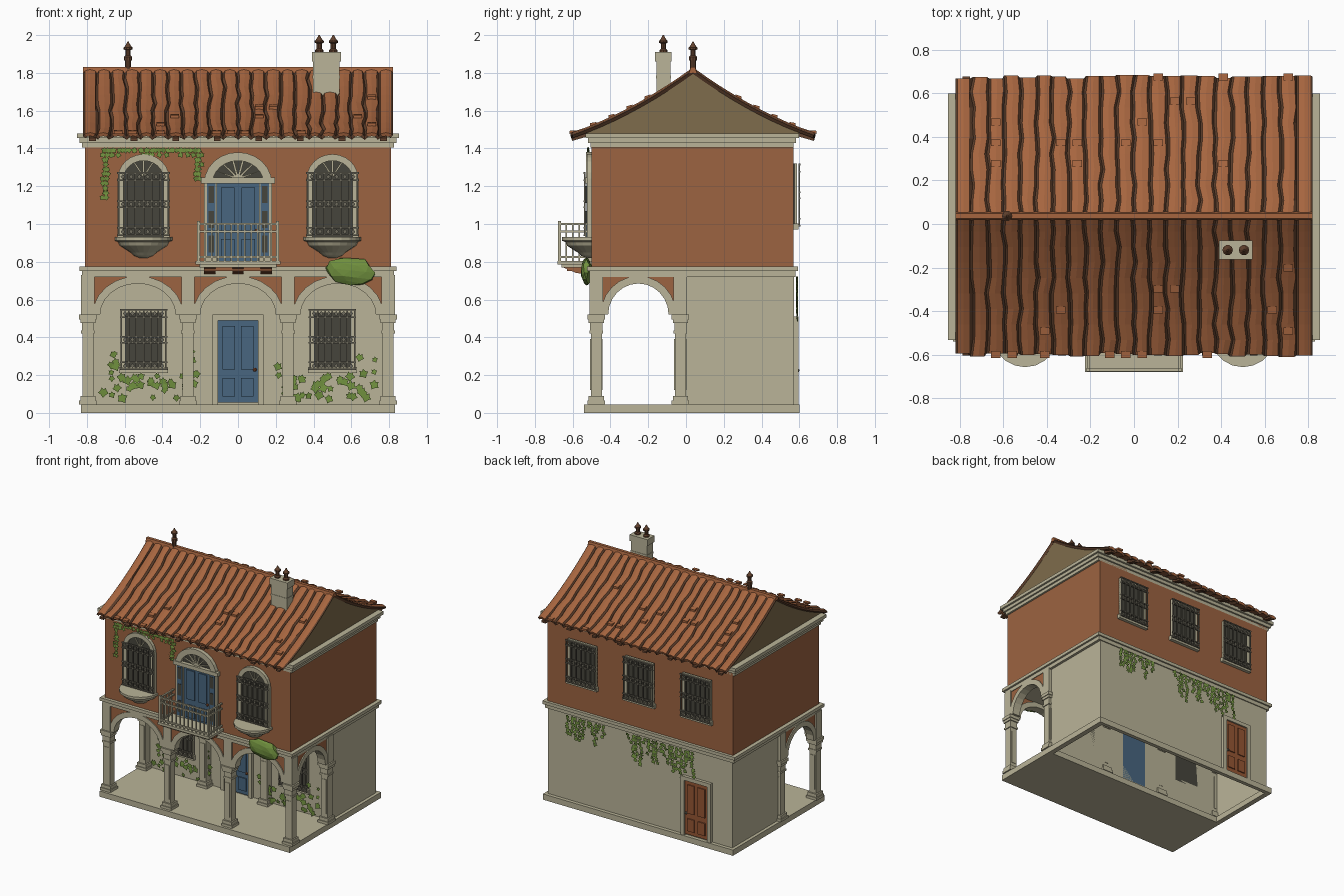
import bpy, bmesh, math, random
from mathutils import Vector

if "Cube" in bpy.data.objects:
    bpy.data.objects.remove(bpy.data.objects["Cube"])

random.seed(4)

def srgb(r, g, b):
    return [((c / 255 + 0.055) / 1.055) ** 2.4 for c in (r, g, b)] + [1]

MATS = {}
for n, c in {"cream stone": (186, 180, 152), "orange plaster": (156, 99, 65), "roof tile": (166, 101, 63),
             "dark brown": (98, 66, 46), "olive gable": (126, 108, 76), "blue paint": (72, 102, 128),
             "dark glass": (70, 69, 60), "grey iron": (112, 108, 94), "leaf green": (112, 144, 62),
             "door wood": (150, 86, 52)}.items():
    MATS[n] = bpy.data.materials.new(n)
    MATS[n].diffuse_color = srgb(*c)
CREAM, PLASTER, TILE, BROWN, OLIVE, BLUE, GLASS, IRON, GREEN, WOOD = MATS
parts = {}

def part(name, mat):
    return parts.setdefault((name, mat), bmesh.new())

def box(bm, x0, x1, y0, y1, z0, z1, open_bottom=False):
    v = [bm.verts.new((x, y, z)) for z in (z0, z1) for x, y in ((x0, y0), (x1, y0), (x1, y1), (x0, y1))]
    for f in [(4, 5, 6, 7), (0, 1, 5, 4), (1, 2, 6, 5), (2, 3, 7, 6), (3, 0, 4, 7)] + ([] if open_bottom else [(3, 2, 1, 0)]):
        bm.faces.new([v[i] for i in f])

def prism(bm, pts, d0, d1, axis="y"):
    """Extrude an outline (u, z) along y or x."""
    put = lambda u, z, d: (u, d, z) if axis == "y" else (d, u, z)
    a = [bm.verts.new(put(u, z, d0)) for u, z in pts]
    b = [bm.verts.new(put(u, z, d1)) for u, z in pts]
    bm.faces.new(a)
    bm.faces.new(b[::-1])
    for i in range(len(a)):
        j = (i + 1) % len(a)
        bm.faces.new((a[j], a[i], b[i], b[j]))

def lathe(bm, x, y, prof, n=10):
    rings = [[bm.verts.new((x + r * math.cos(2 * math.pi * k / n), y + r * math.sin(2 * math.pi * k / n), z))
              for k in range(n)] for r, z in prof]
    for a, b in zip(rings, rings[1:]):
        for k in range(n):
            bm.faces.new((a[k], a[(k + 1) % n], b[(k + 1) % n], b[k]))
    bm.faces.new(rings[0][::-1])
    bm.faces.new(rings[-1])

def arc(c, z, rx, rz, n=12):
    return [(c + rx * math.cos(math.pi * k / n), z + rz * math.sin(math.pi * k / n)) for k in range(n + 1)]

def leaf(bm, x, y, z, s):
    a = random.uniform(-.7, .7)
    out = []
    for u, w in ((0, -1), (.5, -.4), (1, -.1), (.55, .35), (.4, .9), (0, .55), (-.4, .9), (-.6, .3), (-1, -.1), (-.5, -.4)):
        out.append(bm.verts.new((x + s * (u * math.cos(a) - w * math.sin(a)), y + random.uniform(-.006, .006),
                                 z + s * (u * math.sin(a) + w * math.cos(a)))))
    bm.faces.new(out)

# base: porch slab in front, open skirt behind
box(part("porch_floor", CREAM), -.83, .83, -.54, .01, 0, .045)
b = part("base_skirt", CREAM)
for s in (-1, 1):
    box(b, s * .83, s * .79, .01, .60, 0, .045)
box(b, -.79, .79, .57, .60, 0, .045)

# storeys and cornices
box(part("ground_storey", CREAM), -.805, .805, 0, .572, .005, .73, True)
box(part("upper_storey", PLASTER), -.81, .81, -.50, .57, .75, 1.43)
b = part("middle_cornice", CREAM)
box(b, -.825, .825, -.51, .58, .72, .75)
box(b, -.84, .84, -.525, .592, .75, .775)
b = part("top_cornice", CREAM)
for o, z0, z1 in ((.015, 1.405, 1.43), (.028, 1.43, 1.455), (.043, 1.455, 1.48)):
    box(b, -.81 - o, .81 + o, -.49 - o, .555 + o, z0, z1)

# columns: square stacks, with strips above the capitals
COL = [(.045, .065, .046), (.065, .09, .04), (.09, .42, .029), (.42, .435, .036), (.435, .475, .032), (.475, .495, .04), (.495, .52, .046)]
for x in (-.795, -.265, .265, .795):
    for y in (-.475, -.03):
        b = part("columns", CREAM)
        for z0, z1, w in COL:
            box(b, x - w, x + w, y - w, y + w, z0, z1)
        box(b, x - .018, x + .018, y - .033, y + .033, .12, .39)
        if y < -.1 or abs(x) > .5:
            box(b, x - .035, x + .035, y - .035, y + .035, .52, .73)

# arches: moulding band plus plaster spandrel
def archway(c, half, d0, d1, axis):
    out, inn = arc(c, .52, half + .005, .205), arc(c, .52, half - .035, .165)
    prism(part("arch_mouldings", CREAM), out + inn[::-1], d0 - .008, d1 + .008, axis)
    prism(part("arch_spandrels", PLASTER), arc(c, .52, half, .20) + [(c - half, .735), (c + half, .735)], d0, d1, axis)
for c in (-.53, 0, .53):
    archway(c, .235, -.50, -.45, "y")
for s in (-1, 1):
    archway(-.252, .195, s * .795 - .025, s * .795 + .025, "x")

# barred rectangular windows, d is the facing direction
def grille(name, x, y, z0, z1, hw, d):
    b = part(name, IRON)
    for k in range(7):
        u = x + hw * (k / 3 - 1)
        box(b, u - .004, u + .004, y, y + d * .008, z0, z1)
    for f in (0, .12, .45, .55, .88, 1):
        z = z0 + f * (z1 - z0)
        box(b, x - hw - .008, x + hw + .008, y, y + d * .01, z - .004, z + .004)
    for k in range(6):
        u = x + hw * ((k + .5) / 3 - 1)
        for f in (.06, .5, .94):
            z = z0 + f * (z1 - z0)
            prism(b, [(u - .011, z), (u, z - .014), (u + .011, z), (u, z + .014)], y, y + d * .008)

def window(x, y, z0, z1, hw, d):
    box(part("window_glass", GLASS), x - hw, x + hw, y, y + d * .006, z0, z1)
    b = part("window_frames", CREAM)
    for s in (-1, 1):
        box(b, x + s * hw, x + s * (hw - .022), y, y + d * .018, z0, z1)
    box(b, x - hw, x + hw, y, y + d * .018, z1 - .022, z1)
    box(b, x - hw - .012, x + hw + .012, y, y + d * .026, z0 - .015, z0 + .018)
    grille("window_grilles", x, y + d * .026, z0 + .005, z1 - .005, hw, d)
for x in (-.5, .5):
    window(x, 0, .225, .55, .118, -1)
for x in (-.5, 0, .5):
    window(x, .57, .985, 1.32, .125, 1)

# panelled doors
def door(name, mat, x, y, z0, z1, hw, d, frame=True):
    b = part(name, mat)
    box(b, x - hw, x + hw, y, y + d * .012, z0, z1)
    h = z1 - z0
    for s in (-1, 1):
        for f0, f1 in ((.07, .3), (.4, .93)):
            box(b, x + s * hw * .15, x + s * hw * .78, y, y + d * .02, z0 + f0 * h, z0 + f1 * h)
    lathe(part("door_knobs", WOOD if mat == BLUE else IRON), x + hw * .85, y + d * .02, [(.006, z0 + .38 * h), (.011, z0 + .4 * h), (.006, z0 + .42 * h)], 6)
    if frame:
        f = part("door_frames", CREAM)
        for s in (-1, 1):
            box(f, x + s * hw, x + s * (hw + .03), y, y + d * .024, z0 - .01, z1 + .03)
        box(f, x - hw, x + hw, y, y + d * .024, z1, z1 + .03)
door("front_door", BLUE, 0, 0, .055, .49, .105, -1)
door("back_door", WOOD, -.5, .572, .055, .48, .1, 1)

# upper arched windows with bowl sills
for x in (-.5, .5):
    prism(part("window_glass", GLASS), arc(x, 1.24, .115, .11) + [(x - .115, .92), (x + .115, .92)], -.50, -.506)
    b = part("arched_frames", CREAM)
    prism(b, [(x + .137, .92)] + arc(x, 1.24, .137, .13) + [(x - .137, .92), (x - .105, .92)] + arc(x, 1.24, .105, .095)[::-1] + [(x + .105, .92)], -.50, -.525)
    for a in (60, 90, 120):
        u, w = math.cos(math.radians(a)), math.sin(math.radians(a))
        prism(b, [(x - .005, 1.25), (x + .005, 1.25), (x + .1 * u + .005, 1.24 + .1 * w), (x + .1 * u - .005, 1.24 + .1 * w)], -.50, -.514)
    grille("window_grilles", x, -.532, .94, 1.27, .132, -1)
    lathe(part("bowl_sills", CREAM), x, -.505, [(.02, .82), (.05, .832), (.07, .85), (.125, .885), (.135, .905), (.152, .912), (.152, .93)], 20)

# balcony door with fan light and shutters
door("balcony_door", BLUE, 0, -.50, .79, 1.225, .115, -1, False)
b = part("balcony_surround", CREAM)
prism(b, arc(0, 1.215, .18, .165) + arc(0, 1.215, .135, .12)[::-1], -.50, -.53)
box(b, -.195, .195, -.50, -.535, 1.215, 1.245)
prism(part("window_glass", GLASS), arc(0, 1.22, .14, .125), -.50, -.506)
for a in range(30, 160, 24):
    u, w = math.cos(math.radians(a)), math.sin(math.radians(a))
    prism(b, [(-.006 * w, 1.24 + .006 * u), (.006 * w, 1.24 - .006 * u), (.13 * u + .006 * w, 1.22 + .12 * w), (.13 * u - .006 * w, 1.22 + .12 * w)], -.50, -.518)
for s in (-1, 1):
    box(b, s * .112, s * .18, -.50, -.52, .79, 1.22)
    box(part("shutters", BLUE), s * .12, s * .165, -.50, -.527, .82, 1.215)
    for z in (.85, .98, 1.11):
        box(part("shutter_panes", GLASS), s * .128, s * .157, -.525, -.531, z, z + .09)

# balcony
b = part("balcony_floor", CREAM)
box(b, -.225, .225, -.68, -.49, .785, .805)
box(b, -.205, .205, -.66, -.49, .77, .785)
b = part("balcony_brackets", PLASTER)
for x in (-.15, 0, .15):
    prism(b, [(-.50, .735), (-.58, .74), (-.65, .77), (-.50, .77)], x - .03, x + .03, "x")
box(b, -.18, .18, -.63, -.5, .752, .77)
b = part("balcony_railing", CREAM)
for z in (.82, .955, .995):
    box(b, -.215, .215, -.676, -.664, z, z + .01)
    for s in (-1, 1):
        box(b, s * .215, s * .203, -.67, -.5, z, z + .01)
for k in range(13):
    x = -.21 + .035 * k
    w = .008 if k in (0, 12) else .004
    box(b, x - w, x + w, -.67 - w, -.67 + w, .805, 1.015 if w > .005 else .995)
for s in (-1, 1):
    for k in range(1, 5):
        box(b, s * .21 - .004, s * .21 + .004, -.674 + .035 * k, -.666 + .035 * k, .805, .995)

# roof: wavy tile rows split by dark grooves
RIDGE = .037
def roof_z(t):
    return 1.815 - .345 * (1.35 * t - .35 * t * t)
COLS, ROWS = 22, 9
for d, name in ((-1, "roof_front"), (1, "roof_back")):
    bm = bmesh.new()
    wob = [[random.uniform(-.009, .009) for _ in range(ROWS + 1)] for _ in range(COLS + 1)]
    jag = [random.uniform(-.012, .008) for _ in range(COLS)]
    step = 1.64 / COLS
    grid = []
    for r in range(ROWS + 1):
        t, row = r / ROWS, []
        for c in range(COLS):
            for f, h in ((0, -.006), (.13, .008), (.5, .014), (.87, .008)):
                k = wob[c][r] * (1 - f) + wob[c + 1][r] * f if 0 < c < COLS - 1 else 0
                y = RIDGE + d * (.64 * t + (jag[c] if r == ROWS else 0))
                row.append(bm.verts.new((-.82 + (c + f) * step + k, y, roof_z(t) + h)))
        row.append(bm.verts.new((.82, RIDGE + d * .64 * t, roof_z(t))))
        grid.append(row)
    for r in range(ROWS):
        for c in range(4 * COLS):
            q = (grid[r][c], grid[r][c + 1], grid[r + 1][c + 1], grid[r + 1][c])
            f = bm.faces.new(q if d > 0 else q[::-1])
            f.material_index = 1 if c % 4 in (0, 3) else 0
    for f in bm.faces:
        f.normal_update()
        if f.normal.z < 0:
            f.normal_flip()
    me = bpy.data.meshes.new(name)
    bm.to_mesh(me)
    me.materials.append(MATS[TILE])
    me.materials.append(MATS[BROWN])
    o = bpy.data.objects.new(name, me)
    bpy.context.collection.objects.link(o)
    m = o.modifiers.new("thickness", "SOLIDIFY")
    m.thickness, m.offset = .02, -1
    # loose tiles
    b = part("loose_tiles", TILE)
    for k in range(16):
        c, t = random.randrange(1, COLS - 1), random.choice((.35, .5, .65, .8, .97))
        x, y0, y1 = -.82 + (c + .5) * step, RIDGE + d * .64 * t, RIDGE + d * .64 * (t + .05)
        prism(b, [(y0, roof_z(t) + .012), (y1, roof_z(t + .05) + .012), (y1, roof_z(t + .05) + .028), (y0, roof_z(t) + .02)], x - .022, x + .022, "x")
    # rafters
    b = part("rafter_ends", BROWN)
    for k in range(8):
        x = -.77 + .22 * k
        prism(b, [(RIDGE + d * .5, 1.48), (RIDGE + d * .64, 1.44), (RIDGE + d * .64, 1.455), (RIDGE + d * .5, 1.505)], x - .018, x + .018, "x")
prism(part("ridge_cap", TILE), [(RIDGE - .02, 1.80), (RIDGE + .02, 1.80), (RIDGE + .012, 1.832), (RIDGE - .012, 1.832)], -.82, .82, "x")
pts = [(RIDGE + .64 * k / 8, roof_z(abs(k) / 8) - .012) for k in range(-7, 8)]
for s in (-1, 1):
    prism(part("gables", OLIVE), pts + [(RIDGE + .56, 1.47), (RIDGE - .56, 1.47)], s * .79, s * .808, "x")

# chimney and pots
b = part("chimney", CREAM)
for z0, z1, w in ((1.66, 1.77, .07), (1.77, 1.785, .073), (1.785, 1.86, .07), (1.86, 1.91, .077)):
    box(b, .468 - w, .468 + w, -.12 - w + .033, -.12 + w - .033, z0, z1)
POT = [(.022, 0), (.022, .02), (.014, .028), (.014, .055), (.024, .06), (.024, .07), (.02, .072), (.008, .09), (.004, .1)]
for x, y, z, k in ((.43, -.12, 1.9, 0), (.505, -.12, 1.9, 0), (-.582, RIDGE, 1.865, .07)):
    prof = ([(.016, z - k), (.016, z)] if k else []) + [(r, z + h) for r, h in POT]
    lathe(part("chimney_pots", BROWN), x, y, prof)

# bush hanging at the cornice
b = part("bush", GREEN)
bmesh.ops.create_icosphere(b, subdivisions=2, radius=1)
for v in b.verts:
    v.co *= random.uniform(.82, 1.1)
    v.co = Vector((.595 + .14 * v.co.x, -.528 + .032 * v.co.y, .755 + .075 * v.co.z - .015 * v.co.x))

# climbing leaves on the porch wall
b = part("porch_leaves", GREEN)
for x0, x1, n in ((-.76, -.2, 42), (.2, .74, 42)):
    for _ in range(n):
        x = random.uniform(x0, x1)
        top = .33 if abs(x) > .64 or abs(x) < .25 else .2
        leaf(b, x, -.036, random.uniform(.07, top), random.uniform(.016, .03))
# hanging vines: upper front, and two on the back
b = part("front_vine", GREEN)
for k in range(34):
    x = -.71 + .51 * k / 33
    drop = .27 if k < 2 else .16 if k > 31 else random.uniform(0, .05)
    for j in range(int(drop / .025) + 1):
        leaf(b, x + random.uniform(-.01, .01), -.518, 1.39 - .025 * j, .017)
b = part("back_vine", GREEN)
for x0, x1 in ((.31, .65), (-.47, .1)):
    for k in range(int((x1 - x0) / .035) + 1):
        for j in range(random.randint(2, 9)):
            leaf(b, x0 + .035 * k + random.uniform(-.012, .012), .588, .705 - .026 * j, .019)

# turn collected parts into objects
for (name, mat), bm in parts.items():
    if name not in ("ground_storey",):
        bmesh.ops.recalc_face_normals(bm, faces=bm.faces)
    full = name + ("_" + mat.replace(" ", "_") if name == "door_knobs" else "")
    me = bpy.data.meshes.new(full)
    bm.to_mesh(me)
    me.materials.append(MATS[mat])
    bpy.context.collection.objects.link(bpy.data.objects.new(full, me))

for m in bpy.data.materials:
    if m.users and not m.is_grease_pencil:
        m.use_nodes = True
        m.node_tree.nodes["Principled BSDF"].inputs["Base Color"].default_value = m.diffuse_color
